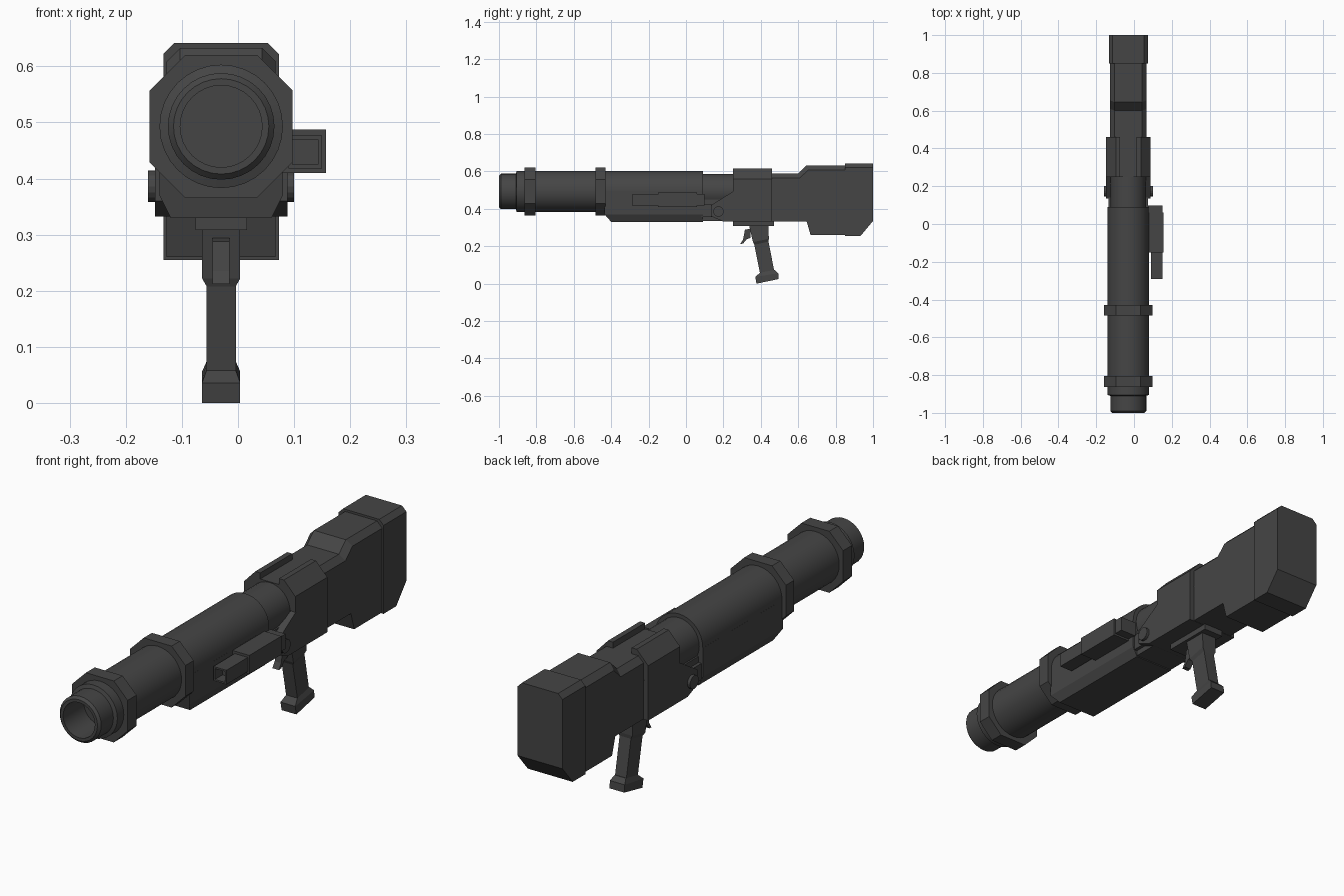
import bpy, bmesh, math
from mathutils import Vector

if "Cube" in bpy.data.objects:
    bpy.data.objects.remove(bpy.data.objects["Cube"], do_unlink=True)

CX, CZ = -0.03, 0.493   # tube axis

gunmetal = bpy.data.materials.new("dark_grey_metal")
gunmetal.use_nodes = True
COLOUR = (0.06, 0.06, 0.06, 1)
gunmetal.diffuse_color = COLOUR
gunmetal.node_tree.nodes["Principled BSDF"].inputs["Base Color"].default_value = COLOUR


def finish(name, bm, smooth=False):
    bmesh.ops.recalc_face_normals(bm, faces=bm.faces)
    me = bpy.data.meshes.new(name)
    bm.to_mesh(me)
    bm.free()
    ob = bpy.data.objects.new(name, me)
    bpy.context.collection.objects.link(ob)
    me.materials.append(gunmetal)
    if smooth:
        bpy.ops.object.select_all(action='DESELECT')
        ob.select_set(True)
        bpy.context.view_layer.objects.active = ob
        bpy.ops.object.shade_smooth_by_angle(angle=math.radians(30))
    return ob


def extrude(name, points, offset, chamfer=0):
    """Extrude a flat outline; optionally chamfer the upper rim of its sides."""
    bm = bmesh.new()
    cap = bm.faces.new([bm.verts.new(p) for p in points])
    geo = bmesh.ops.extrude_face_region(bm, geom=[cap], use_keep_orig=True)
    bmesh.ops.translate(bm, vec=Vector(offset),
                        verts=[g for g in geo["geom"] if isinstance(g, bmesh.types.BMVert)])
    bmesh.ops.recalc_face_normals(bm, faces=bm.faces)
    if chamfer:
        rim = [e for e in bm.edges
               if any(f.normal.z > 0.5 for f in e.link_faces)
               and any(abs(f.normal.x) > 0.9 for f in e.link_faces)]
        bmesh.ops.bevel(bm, geom=rim, offset=chamfer, segments=1, affect='EDGES')
    return finish(name, bm)


def side_prism(name, yz, half, chamfer=0, x=CX):
    """Side outline (y, z) extruded across x."""
    return extrude(name, [(x - half, y, z) for y, z in yz], (2 * half, 0, 0), chamfer)


def long_prism(name, xz, y0, y1):
    """Cross-section (x from the axis, z) extruded along y."""
    return extrude(name, [(CX + x, y0, z) for x, z in xz], (0, y1 - y0, 0))


def box(name, x0, x1, y0, y1, z0, z1):
    return extrude(name, [(x0, y0, z0), (x1, y0, z0), (x1, y0, z1), (x0, y0, z1)], (0, y1 - y0, 0))


def lathe(name, profile, n=32):
    """Revolve (radius, y) points about the tube axis."""
    bm = bmesh.new()
    rings = []
    for r, y in profile:
        k = 1 if r == 0 else n
        rings.append([bm.verts.new((CX + r * math.cos(2 * math.pi * i / n), y,
                                    CZ + r * math.sin(2 * math.pi * i / n))) for i in range(k)])
    for a, b in zip(rings, rings[1:]):
        for i in range(n):
            j = (i + 1) % n
            quad = [a[i % len(a)], a[j % len(a)], b[j % len(b)], b[i % len(b)]]
            bm.faces.new(list(dict.fromkeys(quad)))
    return finish(name, bm, True)


def loft(name, sections):
    """Join quads, each (half width, front (y, z), back (y, z)), downwards."""
    bm = bmesh.new()
    rings = [[bm.verts.new((CX + s * h, y, z)) for s, (y, z) in
              ((-1, f), (1, f), (1, b), (-1, b))] for h, f, b in sections]
    for a, b in zip(rings, rings[1:]):
        for i in range(4):
            j = (i + 1) % 4
            bm.faces.new((a[i], a[j], b[j], b[i]))
    bm.faces.new(rings[0])
    bm.faces.new(rings[-1])
    return finish(name, bm)


# Barrel with hollow muzzle, stepped down at both ends
lathe("barrel", [(0, -0.6), (0.073, -0.6), (0.073, -1.0), (0.085, -1.0), (0.095, -0.99),
                 (0.095, -0.91), (0.11, -0.905), (0.11, 0.09), (0.094, 0.09), (0.094, 0.3), (0, 0.3)])

# Octagonal collars
H, F = 0.1275, 0.064
octagon = [(sx * a, CZ + sz * b) for sx, sz, order in
           ((1, 1, 1), (-1, 1, -1), (-1, -1, 1), (1, -1, -1))
           for a, b in ((H, F), (F, H))[::order]]
for name, y0, y1 in (("front_collar", -0.863, -0.805), ("rear_collar", -0.484, -0.43)):
    long_prism(name, octagon, y0, y1)

# Lower guard with chamfered bottom and sloped nose
guard = [(-0.11, 0.49), (-0.11, 0.37), (-0.09, 0.33), (0.09, 0.33), (0.11, 0.37), (0.11, 0.49)]
guard_ob = long_prism("lower_guard", guard, -0.435, 0.09)
for v in guard_ob.data.vertices:
    if v.co.y < -0.4 and v.co.z < 0.35:
        v.co.y = -0.40
long_prism("receiver_core", [(-0.09, 0.45), (-0.09, 0.334), (0.09, 0.334), (0.09, 0.45)], 0.08, 0.3)

# Receiver side plates and pivot bolt
side_prism("receiver_plates", [(0.135, 0.42), (0.255, 0.495), (0.46, 0.495), (0.46, 0.332),
                               (0.20, 0.332), (0.135, 0.36)], 0.118)
side_prism("plate_link", [(0.08, 0.357), (0.08, 0.425), (0.14, 0.425), (0.14, 0.357)], 0.104)
side_prism("pivot_bolt", [(0.174 + 0.028 * math.cos(i * math.pi / 8),
                           0.386 + 0.028 * math.sin(i * math.pi / 8)) for i in range(16)], 0.13)

# Upper rails on both sides of the top channel
for s, name in ((1, "left_rail"), (-1, "right_rail")):
    long_prism(name, [(s * 0.043, 0.50), (s * 0.043, 0.615), (s * 0.066, 0.615),
                      (s * 0.118, 0.56), (s * 0.118, 0.494)], 0.25, 0.46)

# Shoulder stock and butt
side_prism("stock", [(0.25, 0.59), (0.60, 0.59), (0.645, 0.633), (0.87, 0.633), (0.87, 0.26),
                     (0.666, 0.26), (0.645, 0.333), (0.25, 0.333)], 0.097, 0.024)
side_prism("butt", [(0.85, 0.642), (1.0, 0.642), (1.0, 0.335), (0.933, 0.255), (0.85, 0.255)],
           0.103, 0.02)

# Side sight box with recessed front
box("sight_body", 0.08, 0.157, -0.15, 0.06, 0.41, 0.487)
box("sight_rear", 0.075, 0.15, 0.05, 0.098, 0.418, 0.48)
X0, X1, Y0, Z0, Z1 = 0.09, 0.15, -0.29, 0.418, 0.477
bm = bmesh.new()
bmesh.ops.create_cube(bm, size=1)
for v in bm.verts:
    v.co = (X0 if v.co.x < 0 else X1, Y0 if v.co.y < 0 else -0.14, Z0 if v.co.z < 0 else Z1)
bm.normal_update()
front = [f for f in bm.faces if f.normal.y < -0.9]
bmesh.ops.inset_region(bm, faces=front, thickness=0.01)
hole = bmesh.ops.extrude_face_region(bm, geom=front)
bmesh.ops.translate(bm, vec=(0, 0.05, 0),
                    verts=[g for g in hole["geom"] if isinstance(g, bmesh.types.BMVert)])
bmesh.ops.delete(bm, geom=[f for f in front if f.is_valid], context='FACES')
finish("sight_tube", bm)

# Grip mount, grip, trigger
side_prism("grip_mount", [(0.25, 0.34), (0.47, 0.34), (0.47, 0.308), (0.25, 0.308)], 0.046)
loft("grip", [(0.034, (0.337, 0.315), (0.44, 0.315)), (0.034, (0.358, 0.222), (0.443, 0.24)),
              (0.026, (0.365, 0.208), (0.441, 0.225)), (0.026, (0.398, 0.045), (0.473, 0.062))])
loft("grip_base", [(0.026, (0.395, 0.058), (0.474, 0.074)), (0.034, (0.37, 0.036), (0.493, 0.056)),
                   (0.034, (0.377, 0.0), (0.496, 0.025))])
side_prism("trigger", [(0.345, 0.295), (0.315, 0.288), (0.305, 0.235), (0.29, 0.212),
                       (0.305, 0.214), (0.325, 0.238), (0.345, 0.245)], 0.015)
